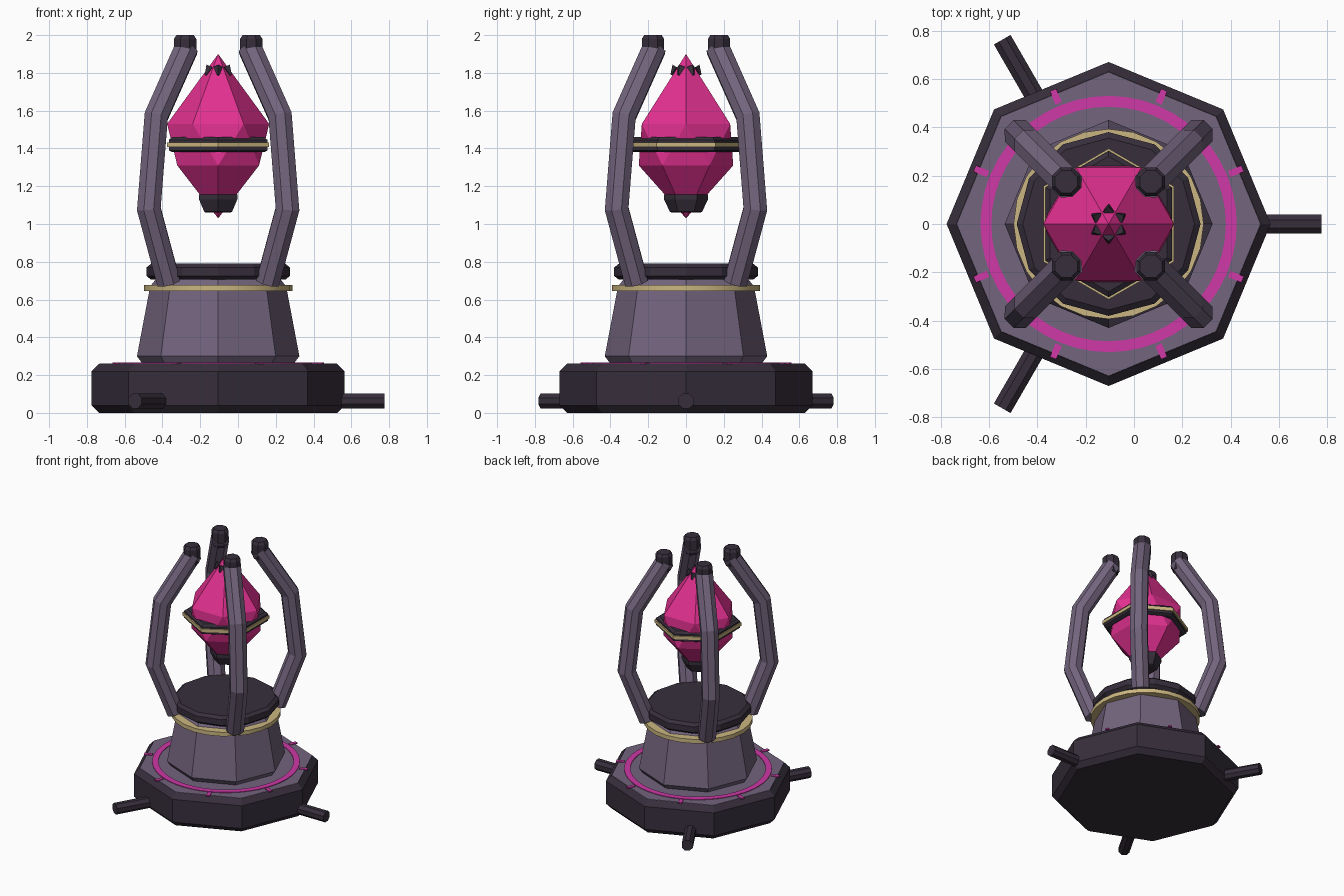
import bpy, bmesh
from math import sin, cos, pi, radians, atan2
from mathutils import Vector, Matrix

if "Cube" in bpy.data.objects:
    bpy.data.objects.remove(bpy.data.objects["Cube"])

AXIS = Vector((-0.105, 0, 0))


def material(name, rgb):
    m = bpy.data.materials.new(name)
    m.use_nodes = True
    m.diffuse_color = (*rgb, 1)
    m.node_tree.nodes["Principled BSDF"].inputs["Base Color"].default_value = (*rgb, 1)
    return m


DARK = material("dark metal", (0.038, 0.028, 0.045))
PURPLE = material("dusty purple", (0.17, 0.128, 0.205))
CRYSTAL = material("crystal pink", (0.76, 0.03, 0.28))
GLOW = material("glow magenta", (0.62, 0.04, 0.39))
GOLD = material("pale gold", (0.6, 0.47, 0.22))


def finish(name, bm, mat, offset=AXIS, smooth=False):
    bmesh.ops.recalc_face_normals(bm, faces=bm.faces)
    mesh = bpy.data.meshes.new(name)
    bm.to_mesh(mesh)
    bm.free()
    mesh.materials.append(mat)
    for p in mesh.polygons:
        p.use_smooth = smooth and abs(p.normal.z) < 0.5
    obj = bpy.data.objects.new(name, mesh)
    obj.location = offset
    bpy.context.collection.objects.link(obj)
    return obj


def skin(bm, rings, closed=False):
    """Join equal rings of points with quads; cap the ends or close the loop."""
    vs = [[bm.verts.new(p) for p in ring] for ring in rings]
    n = len(vs[0])
    pairs = list(zip(vs, vs[1:])) + ([(vs[-1], vs[0])] if closed else [])
    for a, b in pairs:
        for i in range(n):
            j = (i + 1) % n
            bm.faces.new((a[i], a[j], b[j], b[i]))
    if not closed:
        bm.faces.new(vs[0])
        bm.faces.new(vs[-1])


def circle(r, z, sides, turn=0):
    return [Vector((r * cos(a), r * sin(a), z))
            for a in (radians(turn) + 2 * pi * i / sides for i in range(sides))]


def lathe(name, profile, sides, mat, turn=0, closed=False, offset=AXIS, smooth=False):
    bm = bmesh.new()
    skin(bm, [circle(r, z, sides, turn) for r, z in profile], closed)
    return finish(name, bm, mat, offset, smooth)


def band(name, inner, outer, low, high, sides, mat, turn=0, smooth=False):
    return lathe(name, [(inner, low), (outer, low), (outer, high), (inner, high)],
                 sides, mat, turn, True, AXIS, smooth)


# Octagonal base with a purple deck
lathe("base", [(0.63, 0), (0.67, 0.04), (0.67, 0.22), (0.63, 0.26)], 8, DARK)
lathe("base_deck", [(0.63, 0.257), (0.628, 0.262)], 8, PURPLE)
band("deck_glow_ring", 0.485, 0.53, 0.258, 0.267, 48, GLOW)

# Glowing ticks around the deck
for i in range(8):
    bm = bmesh.new()
    turn = Matrix.Rotation(radians(22.5 + 45 * i), 4, "Z")
    bmesh.ops.create_cube(bm, size=1, matrix=turn @ Matrix.Translation((0.57, 0, 0.263))
                          @ Matrix.Diagonal((0.06, 0.028, 0.009, 1)))
    finish(f"deck_tick_{i + 1}", bm, GLOW)

# Three rods sticking out of the base
for i in range(3):
    bm = bmesh.new()
    turn = Matrix.Rotation(radians(120 * i), 4, "Z")
    skin(bm, [[turn @ Vector((x, p.x, p.y + 0.063)) for p in circle(0.043, 0, 8, 22.5)]
              for x in (0.5, 0.88)])
    finish(f"base_rod_{i + 1}", bm, DARK)

# Tapered pedestal, gold collar and dark top disc
lathe("pedestal", [(0.40, 0.26), (0.43, 0.30), (0.36, 0.67), (0.32, 0.72)], 8, PURPLE)
band("pedestal_collar", 0.33, 0.393, 0.645, 0.677, 24, GOLD, smooth=True)
lathe("pedestal_disc", [(0.355, 0.705), (0.38, 0.725), (0.38, 0.77), (0.355, 0.79)], 12, DARK)

# Four bent arms: octagonal section swept along a mitred path
PATH = [Vector(p) for p in ((0.262, 0.69), (0.367, 1.08), (0.328, 1.57), (0.168, 1.93))]


def arm_rings(turn):
    pts = [Vector((p.x * 2 ** 0.5, p.y)) for p in PATH]
    dirs = [(b - a).normalized() for a, b in zip(pts, pts[1:])]
    rings = []
    for i, p in enumerate(pts):
        before, after = dirs[max(i - 1, 0)], dirs[min(i, len(dirs) - 1)]
        along = (before + after).normalized()
        normal = Vector((along.y, -along.x)) / along.dot(after)
        ring = []
        for c in circle(0.067, 0, 8, 22.5):
            q = p + normal * c.x
            ring.append(turn @ Vector((q.x, c.y, q.y)))
        rings.append(ring)
    return rings


for i, side in enumerate(("back_left", "back_right", "front_right", "front_left")):
    turn = Matrix.Rotation(radians(45 + 90 * i), 4, "Z")
    bm = bmesh.new()
    skin(bm, arm_rings(turn))
    finish(f"arm_{side}", bm, PURPLE)
    tip = turn @ Vector((0.175 * 2 ** 0.5, 0, 0))
    lathe(f"arm_tip_{side}", [(0.05, 1.86), (0.064, 1.90), (0.064, 1.98), (0.05, 2.0)],
          8, DARK, 22.5, offset=AXIS + tip)

# Floating crystal: two six-sided points joined by a twisted belt of triangles
bm = bmesh.new()
upper = [bm.verts.new(p) for p in circle(0.27, 1.53, 6)]
lower = [bm.verts.new(p) for p in circle(0.25, 1.31, 6, 30)]
top, bottom = bm.verts.new((0, 0, 1.9)), bm.verts.new((0, 0, 1.03))
for i in range(6):
    j = (i + 1) % 6
    bm.faces.new((upper[i], upper[j], top))
    bm.faces.new((lower[j], lower[i], bottom))
    bm.faces.new((upper[j], upper[i], lower[i]))
    bm.faces.new((lower[i], lower[j], upper[j]))
finish("crystal", bm, CRYSTAL)

# Crystal belt, gold rim and bottom socket
lathe("crystal_belt", [(0.28, 1.38), (0.302, 1.39), (0.302, 1.445), (0.28, 1.46)],
      6, DARK, 30)
band("crystal_belt_rim", 0.29, 0.312, 1.407, 1.432, 6, GOLD, 30)
lathe("crystal_socket", [(0.075, 1.06), (0.085, 1.065), (0.117, 1.13), (0.117, 1.155), (0.10, 1.16)],
      6, DARK, 30)

# Small claws near the crystal's top
for i in range(6):
    a = radians(30 + 60 * i)
    bm = bmesh.new()
    bmesh.ops.create_cone(bm, segments=4, radius1=0.024, radius2=0.006, depth=0.05,
                          cap_ends=True)
    lean = Matrix.Rotation(a, 4, "Z") @ Matrix.Rotation(-atan2(0.23, 0.37), 4, "Y")
    bm.transform(Matrix.Translation((0.064 * cos(a), 0.064 * sin(a), 1.81))
                 @ lean @ Matrix.Rotation(pi, 4, "X"))
    finish(f"crystal_claw_{i + 1}", bm, DARK)
